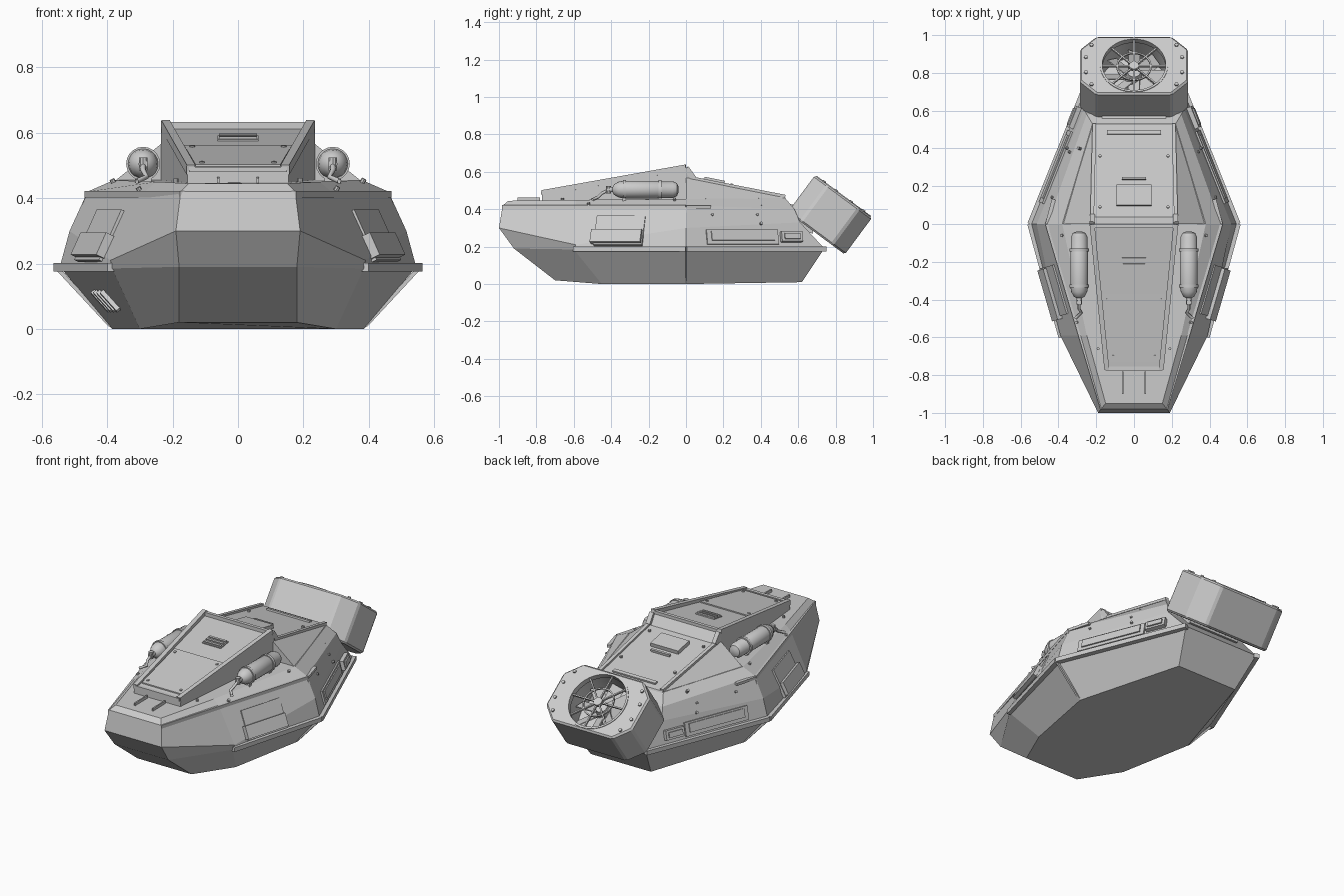
import bpy, bmesh, math
from mathutils import Vector, Matrix
from mathutils.bvhtree import BVHTree

if "Cube" in bpy.data.objects:
    bpy.data.objects.remove(bpy.data.objects["Cube"])


def finish(name, bm, mat=None, smooth=False):
    bmesh.ops.recalc_face_normals(bm, faces=bm.faces[:])
    me = bpy.data.meshes.new(name)
    bm.to_mesh(me)
    bm.free()
    ob = bpy.data.objects.new(name, me)
    bpy.context.collection.objects.link(ob)
    if mat is not None:
        ob.matrix_world = mat
    if smooth:
        bpy.ops.object.select_all(action='DESELECT')
        ob.select_set(True)
        bpy.context.view_layer.objects.active = ob
        bpy.ops.object.shade_smooth_by_angle(angle=math.radians(35))
    return ob


def solid(name, pts, mirror=False):
    """Convex solid around points, optionally mirrored over x."""
    if mirror:
        pts = list(pts) + [(-x, y, z) for x, y, z in pts]
    bm = bmesh.new()
    vs = [bm.verts.new(p) for p in pts]
    bmesh.ops.convex_hull(bm, input=vs)
    bmesh.ops.dissolve_limit(bm, angle_limit=0.01, verts=bm.verts[:], edges=bm.edges[:])
    return finish(name, bm)


def box(name, mat, size):
    bm = bmesh.new()
    bmesh.ops.create_cube(bm, size=1, matrix=Matrix.Diagonal((*size, 1)))
    return finish(name, bm, mat)


def cyl(name, mat, r, depth, r2=None, seg=16):
    bm = bmesh.new()
    bmesh.ops.create_cone(bm, cap_ends=True, segments=seg, radius1=r,
                          radius2=r if r2 is None else r2, depth=depth)
    return finish(name, bm, mat, True)


def frame(u, v, n, o):
    return Matrix((u, v, n)).transposed().to_4x4() if o is None else \
        Matrix.Translation(o) @ Matrix((u, v, n)).transposed().to_4x4()


def beam(name, p, q, w, h):
    p, q = Vector(p), Vector(q)
    u = (q - p).normalized()
    v = Vector((0, 0, 1)).cross(u).normalized()
    return box(name, frame(u, v, u.cross(v), (p + q) / 2), ((q - p).length, w, h))


def lathe(name, mat, profile, seg=20, closed=False):
    """Revolve (radius, height) pairs around local z."""
    bm = bmesh.new()
    rings = [[bm.verts.new((r * math.cos(a), r * math.sin(a), z))
              for a in (2 * math.pi * i / seg for i in range(seg))] for r, z in profile]
    pairs = list(zip(rings, rings[1:])) + ([(rings[-1], rings[0])] if closed else [])
    for a, b in pairs:
        for i in range(seg):
            j = (i + 1) % seg
            bm.faces.new((a[i], a[j], b[j], b[i]))
    if not closed:
        bm.faces.new(rings[0])
        bm.faces.new(rings[-1])
    return finish(name, bm, mat, True)


# Faceted hull: rings of right-side points, front to rear
rings = [
    [(.18, -.70, .02), (.30, -.45, 0), (.385, 0, 0), (.20, .62, .01)],
    [(.18, -.92, .19), (.385, -.6, .185), (.545, 0, .19), (.25, .74, .19)],
    [(.19, -1.0, .30), (.39, -.59, .21), (.515, 0, .30), (.265, .61, .33)],
    [(.175, -.98, .42), (.285, -.59, .42), (.46, 0, .42), (.25, .58, .40)],
    [(.15, -.95, .445), (.25, -.59, .45), (.38, 0, .455), (.22, .53, .46)],
]
bm = bmesh.new()
loops = [[bm.verts.new(p) for p in r] +
         [bm.verts.new((-x, y, z)) for x, y, z in reversed(r)] for r in rings]
for a, b in zip(loops, loops[1:]):
    for i in range(8):
        j = (i + 1) % 8
        bm.faces.new((a[i], a[j], b[j], b[i]))
bm.faces.new(loops[0])
bm.faces.new(loops[-1])
hull = finish("hull", bm)

# Rear sloping deck and front wedge cabin
rear_deck = solid("rear_deck", [(.23, 0, .57), (.38, 0, .45), (.215, .53, .465),
                                (.22, .54, .44), (.23, 0, .44)], True)
cabin = solid("cabin", [(.155, -.77, .43), (.155, -.77, .49), (.235, 0, .43),
                        (.235, 0, .615), (.225, .04, .56), (.225, .04, .43)], True)

verts, polys = [], []
for ob in (hull, rear_deck, cabin):
    k = len(verts)
    verts += [v.co.copy() for v in ob.data.vertices]
    polys += [[k + i for i in p.vertices] for p in ob.data.polygons]
tree = BVHTree.FromPolygons(verts, polys)


def on_side(s, y, z, roll=0):
    loc, n, _, _ = tree.ray_cast(Vector((2 * s, y, z)), Vector((-s, 0, 0)))
    n = n if n.x * s > 0 else -n
    u = Vector((0, 0, 1)).cross(n).normalized()
    return frame(u, n.cross(u), n, loc) @ Matrix.Rotation(s * roll, 4, 'Z')


def on_top(x, y):
    loc, n, _, _ = tree.ray_cast(Vector((x, y, 2)), Vector((0, 0, -1)))
    n = n if n.z > 0 else -n
    u = (Vector((1, 0, 0)) - n * n.x).normalized()
    return frame(u, n.cross(u), n, loc)


def cz(y):
    return .49 + (y + .77) * .1623


# Cabin hatch, vent slats, crest bar
solid("cabin_hatch", [(x, y, cz(y) + d) for x, y in ((.13, -.73), (.165, -.37))
                      for d in (-.01, .007)], True)
box("cabin_vent", on_top(0, -.215), (.125, .075, .012))
for i in range(3):
    box("vent_slat", on_top(0, -.24 + .025 * i), (.115, .012, .026))
beam("cabin_crest", (-.21, -.01, .618), (.21, -.01, .618), .02, .03)
beam("cabin_sill", (-.15, -.765, .488), (.15, -.765, .488), .02, .016)

# Rear deck fittings
box("deck_box", on_top(0, .15), (.185, .11, .045))
box("deck_handle", on_top(0, .24), (.125, .012, .03))
box("deck_slot", on_top(0, .485), (.285, .022, .02))

for s in (1, -1):
    # Rails along the cabin, deck edge, upper trim and belt
    beam("cabin_rail", (s * .144, -.77, .487), (s * .222, 0, .624), .026, .03)
    beam("cabin_tail_rail", (s * .222, 0, .62), (s * .22, .04, .565), .026, .03)
    beam("deck_rail", (s * .222, .03, .565), (s * .21, .53, .467), .02, .02)
    beam("front_trim", (s * .168, -.98, .412), (s * .285, -.59, .412), .02, .02)
    beam("mid_trim", (s * .285, -.59, .412), (s * .46, 0, .412), .02, .02)
    beam("rear_trim", (s * .46, 0, .412), (s * .425, .13, .412), .02, .016)
    beam("front_belt", (s * .385, -.6, .188), (s * .55, 0, .188), .03, .026)
    beam("rear_belt", (s * .55, 0, .188), (s * .25, .745, .188), .03, .026)
    beam("nose_strip", (s * .06, -.9, .452), (s * .06, -.78, .454), .008, .02)
    beam("hull_rib", (s * .39, 0, .01), (s * .548, 0, .18), .012, .012)
    beam("shoulder_rib", (s * .53, 0, .21), (s * .46, 0, .41), .012, .012)

    # Side hatch with lower locker, rear frame panel, small bracket
    box("side_hatch", on_side(s, -.355, .285), (.27, .17, .016))
    box("side_locker", on_side(s, -.37, .25), (.28, .075, .055))
    box("side_frame", on_side(s, .30, .25), (.41, .08, .02))
    box("side_inner_panel", on_side(s, .30, .255), (.36, .05, .034))
    box("side_bracket", on_side(s, .56, .25), (.12, .055, .05))
    box("bracket_cap", on_side(s, .56, .25), (.09, .03, .066))
    for i in range(4):
        box("lower_vent", on_side(s, -.32 + .04 * i, .085, .95), (.085, .014, .014))

    # Gas bottle with straps, cradle, valve and hose
    x = s * .29
    bottle = Matrix.Translation((x, -.04, .505)) @ Matrix.Rotation(math.pi / 2, 4, 'X')
    lathe("gas_bottle", bottle, [(.015, 0), (.034, .008), (.044, .03), (.044, .095),
                                 (.047, .1), (.047, .29), (.042, .32), (.028, .345),
                                 (.014, .352), (.014, .385)])
    for d in (.09, .28):
        lathe("bottle_strap", bottle, [(.04, d), (.052, d), (.052, d + .016), (.04, d + .016)],
              closed=True)
        box("bottle_cradle", Matrix.Translation((x, -.05 - d, .462)), (.05, .02, .05))
    cyl("bottle_valve", Matrix.Translation((x, -.415, .505)), .014, .04, seg=10)
    cu = bpy.data.curves.new("bottle_hose", 'CURVE')
    cu.dimensions = '3D'
    cu.bevel_depth = .008
    cu.bevel_resolution = 2
    sp = cu.splines.new('POLY')
    pts = [(x, -.42, .50), (x, -.45, .485), (x - s * .01, -.47, .465), (x + s * .02, -.5, .452)]
    sp.points.add(3)
    for p, c in zip(sp.points, pts):
        p.co = (*c, 1)
    bpy.context.collection.objects.link(bpy.data.objects.new("bottle_hose", cu))

    # Bolts
    for px, py in ((.19, -.66), (.3, -.52), (.21, -.1), (.29, .4), (.35, .4), (.18, .09),
                   (.18, .36), (.15, -.7), (.38, -.06), (.11, -.7), (.14, -.4)):
        cyl("bolt", on_top(s * px, py), .008, .024, seg=8)
    for py, pz in ((.14, .37), (.38, .37), (-.48, .24), (-.26, .24)):
        cyl("side_bolt", on_side(s, py, pz), .007, .02, seg=8)

# Tilted thruster casing: chamfered box with a bored duct
T = Matrix.Translation((0, .842, .468)) @ Matrix.Rotation(math.radians(-36.5), 4, 'X')
corners = [(.2, .19), (.287, .105), (.287, -.105), (.2, -.19)]
casing = solid("thruster_casing", [(x, y, z) for x, y in corners for z in (-.245, 0)], True)
casing.matrix_world = T
bev = casing.modifiers.new("bevel", 'BEVEL')
bev.width, bev.segments = .01, 1
cutter = cyl("duct_cutter", T, .178, .36, seg=40)
cutter.hide_render = True
cut = casing.modifiers.new("duct", 'BOOLEAN')
cut.operation, cut.object, cut.solver = 'DIFFERENCE', cutter, 'EXACT'
bpy.context.view_layer.update()
bpy.context.view_layer.objects.active = casing
for m in ("bevel", "duct"):
    bpy.ops.object.modifier_apply(modifier=m)
bpy.data.objects.remove(cutter)


def local(x, y, z):
    return T @ Matrix.Translation((x, y, z))


# Fan, hub and guard inside the duct
lathe("duct_ring", T, [(.168, -.03), (.18, -.03), (.18, .004), (.168, .004)], 40, True)
lathe("guard_ring", T, [(.085, -.02), (.093, -.02), (.093, -.01), (.085, -.01)], 32, True)
cyl("fan_hub", local(0, 0, -.12), .06, .12, .035)
cyl("guard_hub", local(0, 0, -.013), .025, .022)
for i in range(8):
    R = Matrix.Rotation(i * math.pi / 4, 4, 'Z')
    box("guard_spoke", T @ R @ Matrix.Translation((.095, 0, -.013)), (.16, .008, .012))
    box("fan_blade", T @ R @ Matrix.Translation((.1, 0, -.11)) @
        Matrix.Rotation(.6, 4, 'X'), (.13, .075, .006))
for s in (1, -1):
    for x, y in ((.225, .13), (.255, .05), (.255, -.05), (.225, -.13)):
        cyl("casing_bolt", local(s * x, y, 0), .01, .016, seg=8)

# Pylon joining casing to hull
solid("thruster_pylon", [(.17, .5, .44), (.17, .5, .3), (.17, .68, .40), (.17, .68, .27)], True)
